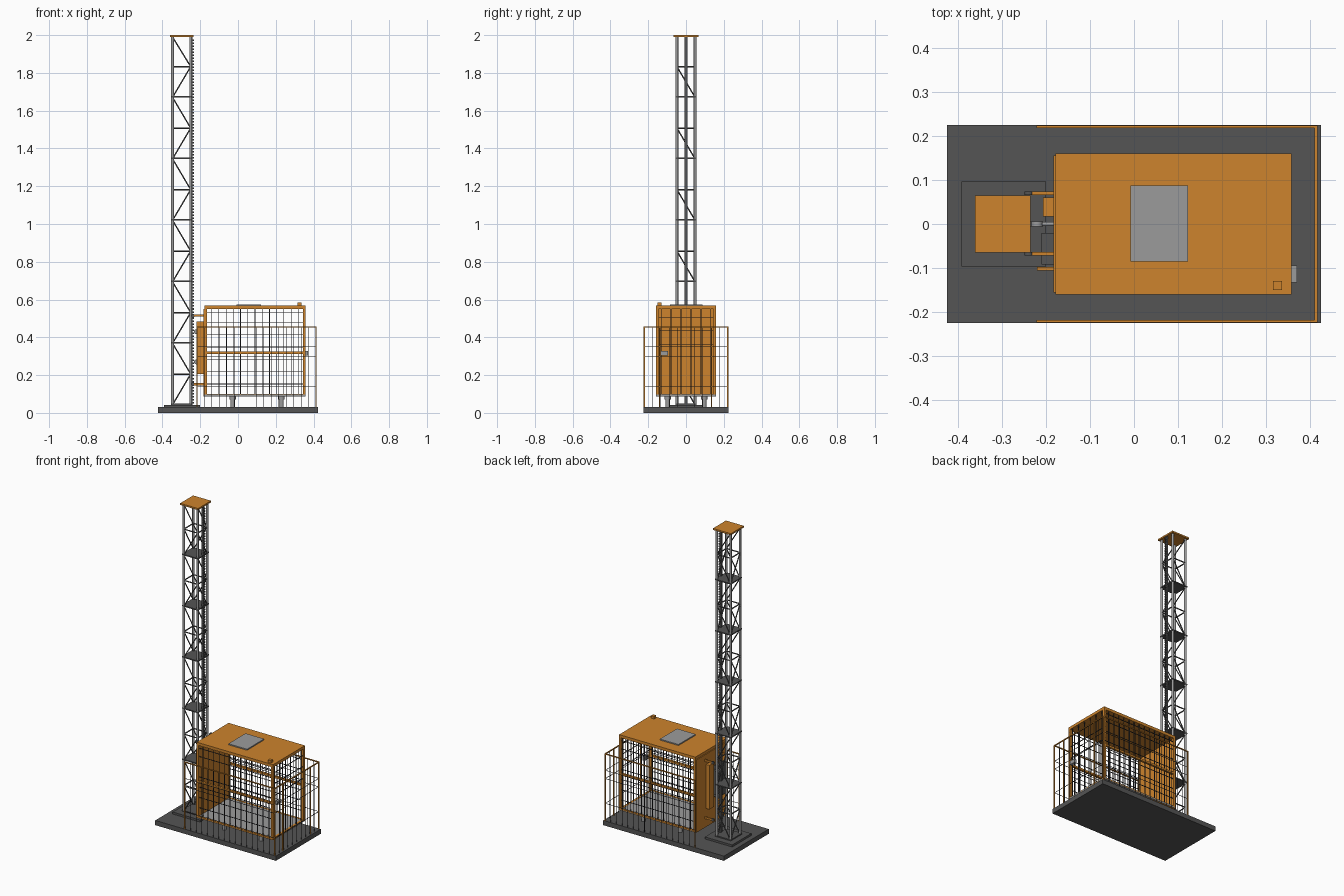
import bpy, bmesh, math
from mathutils import Vector, Matrix

if "Cube" in bpy.data.objects:
    bpy.data.objects.remove(bpy.data.objects["Cube"])


def material(name, rgb):
    m = bpy.data.materials.new(name)
    m.diffuse_color = (*rgb, 1)
    m.use_nodes = True
    m.node_tree.nodes["Principled BSDF"].inputs["Base Color"].default_value = m.diffuse_color
    return m


ORANGE = material("orange paint", (0.61, 0.23, 0.026))
STEEL = material("light steel", (0.33, 0.33, 0.33))
DARK = material("dark steel", (0.09, 0.09, 0.09))
WIRE = material("black wire", (0.04, 0.04, 0.045))


class Part:
    """Collects boxes and rods into one object."""
    def __init__(self, name, mat):
        self.name, self.mat, self.bm = name, mat, bmesh.new()

    def box(self, x0, x1, y0, y1, z0, z1):
        mat = Matrix.Translation(((x0 + x1) / 2, (y0 + y1) / 2, (z0 + z1) / 2))
        mat = mat @ Matrix.Diagonal((x1 - x0, y1 - y0, z1 - z0, 1))
        bmesh.ops.create_cube(self.bm, size=1, matrix=mat)
        return self

    def rod(self, a, b, r, sides=4, r2=None):
        a, b = Vector(a), Vector(b)
        rot = (b - a).to_track_quat('Z', 'Y').to_matrix().to_4x4()
        bmesh.ops.create_cone(self.bm, cap_ends=True, segments=sides, radius1=r,
                              radius2=r if r2 is None else r2, depth=(b - a).length,
                              matrix=Matrix.Translation((a + b) / 2) @ rot)
        return self

    def done(self, smooth=False):
        me = bpy.data.meshes.new(self.name)
        self.bm.to_mesh(me)
        self.bm.free()
        me.materials.append(self.mat)
        ob = bpy.data.objects.new(self.name, me)
        bpy.context.collection.objects.link(ob)
        if smooth:
            bpy.context.view_layer.objects.active = ob
            ob.select_set(True)
            bpy.ops.object.shade_smooth_by_angle(angle=math.radians(50))
            ob.select_set(False)


def span(a, b, n):
    return [a + (b - a) * i / n for i in range(n + 1)]


# Ground slab and mast foot
Part("base_slab", DARK).box(-.424, .424, -.225, .225, 0, .03).done()
Part("mast_foot", DARK).box(-.392, -.2, -.096, .096, .03, .043).done()

# Mast: four chords, joint plates, lattice, cap
CX, H, Z0, SEC = -.2985, .048, .043, .3255
chords = Part("mast_chords", STEEL)
for sx in (-1, 1):
    for sy in (-1, 1):
        chords.rod((CX + sx * H, sy * H, Z0), (CX + sx * H, sy * H, 1.99), .0075, 10)
chords.done(True)

plates = Part("mast_joint_plates", DARK)
lattice = Part("mast_lattice", DARK)
for i in range(6):
    z = Z0 + i * SEC
    mid, top = z + SEC / 2, min(z + SEC, 1.99)
    plates.box(CX - .056, CX + .056, -.056, .056, z, z + .007)
    for s in (-1, 1):
        # front and back zigzag
        lattice.rod((CX - H, s * H, mid), (CX + H, s * H, mid), .004, 6)
        lattice.rod((CX - H, s * H, z), (CX + H, s * H, mid), .0035, 6)
        lattice.rod((CX + H, s * H, mid), (CX - H, s * H, top), .0035, 6)
        # left and right bracing
        lattice.rod((CX + s * H, -H, mid), (CX + s * H, H, mid), .004, 6)
        lattice.rod((CX + s * H, H, z), (CX + s * H, -H, mid), .0035, 6)
plates.done()
lattice.done(True)
Part("mast_cap", ORANGE).box(-.361, -.235, -.065, .065, 1.99, 2).done()

# Toothed rack on the cabin side of the mast
rack = Part("rack", DARK).box(-.25, -.240, -.007, .007, Z0, 1.99)
for i in range(121):
    z = .05 + i * .016
    rack.box(-.240, -.233, -.006, .006, z, z + .008)
rack.done()

# Cabin: floor, roof, solid mast-side wall, frame
X0, X1, Y, ZB, ZT = -.178, .358, .16, .088, .55
Part("cabin_floor", STEEL).box(X0, X1, -Y, Y, ZB, ZB + .01).done()
Part("cabin_roof", ORANGE).box(X0, X1, -Y, Y, ZT, .568).done()
Part("mast_side_wall", ORANGE).box(-.183, -.168, -.155, .155, ZB, ZT).done()
frame = Part("cabin_frame", ORANGE)
T = .014
for s in (-1, 1):
    ya, yb = sorted((s * Y, s * (Y - T)))
    for xa in (X0, X1 - T):
        frame.box(xa, xa + T, ya, yb, ZB, ZT)
    frame.box(X0, X1, ya, yb, ZB, ZB + .011)
    frame.box(X0, X1, ya, yb, .312, .324)
frame.box(X1 - T, X1, -Y, Y, ZB, ZB + .011)
frame.done()

# Cabin wire mesh on both long sides and the end door
mesh = Part("cabin_mesh", WIRE)
W = .0016
rows = [ZB + .065 * i for i in range(1, 7)] + [.53]
for s in (-1, 1):
    y = s * (Y - .007)
    for x in span(X0, X1, 14)[1:-1]:
        mesh.box(x - W, x + W, y - W, y + W, ZB, ZT)
    for z in rows:
        mesh.box(X0, X1, y - W, y + W, z - W, z + W)
for y in span(-.132, .132, 5):
    mesh.box(X1 - .009, X1 - .005, y - W, y + W, ZB, ZT)
for z in (.36, .437, .506):
    mesh.box(X1 - .009, X1 - .005, -Y, Y, z - W, z + W)
mesh.done()

# Roof hatch, beacon and door latch
Part("roof_hatch", STEEL).box(-.008, .123, -.085, .087, .568, .575).done()
Part("beacon", ORANGE).box(.315, .336, -.15, -.129, .568, .584).done()
Part("door_latch", STEEL).box(.355, .37, -.133, -.094, .304, .328).done()

# Landing buffers under the cabin
buf = Part("buffers", STEEL)
for x in (-.028, .23):
    for y in (-.097, .097):
        buf.rod((x, y, .03), (x, y, .075), .012, 12)
        buf.rod((x, y, .072), (x, y, ZB), .017, 12)
buf.done(True)

# Drive unit: motor case, gearbox, side plate, pinions
Part("motor_case", ORANGE).box(-.207, -.183, .017, .06, .205, .485).done()
Part("gearbox", DARK).box(-.21, -.183, -.092, -.02, .25, .45).done()
Part("drive_side_plate", ORANGE).box(-.22, -.18, -.106, -.098, .205, .485).done()
pinion = Part("pinions", STEEL)
for z in (.27, .43):
    pinion.rod((-.22, -.006, z), (-.22, .006, z), .013, 12)
    pinion.rod((-.22, 0, z), (-.18, 0, z), .005, 8)
pinion.done(True)

# Guide arms and rollers holding the cabin to the mast
arms = Part("guide_arms", ORANGE)
rollers = Part("guide_rollers", DARK)
for z in (.152, .515):
    for y in (-.067, .07):
        arms.box(-.232, -.18, y - .004, y + .004, z - .006, z + .006)
        rollers.rod((-.239, y - .004, z), (-.239, y + .004, z), .01, 12)
arms.done()
rollers.done(True)

# Safety fence around three sides
FX0, FX1, FY, FT = -.218, .413, .221, .457
fence = Part("fence_frame", ORANGE)
wires = Part("fence_mesh", WIRE)
R, V = .003, .0011
for s in (-1, 1):
    y = s * FY
    for x in (FX0, FX1):
        fence.box(x - R, x + R, y - R, y + R, .03, FT)
    fence.box(FX0, FX1, y - R, y + R, FT - 2 * R, FT)
    for x in span(FX0, FX1, 16)[1:-1]:
        wires.box(x - V, x + V, y - V, y + V, .03, FT)
    for z in (.14, .297, .35):
        wires.box(FX0, FX1, y - V, y + V, z - V, z + V)
fence.box(FX1 - R, FX1 + R, -FY, FY, FT - 2 * R, FT)
for y in (-.14, .135):
    fence.box(FX1 - R, FX1 + R, y - R, y + R, .03, FT)
for y in span(-FY, FY, 10)[1:-1]:
    wires.box(FX1 - V, FX1 + V, y - V, y + V, .03, FT)
for z in (.14, .297, .35):
    wires.box(FX1 - V, FX1 + V, -FY, FY, z - V, z + V)
fence.done()
wires.done()
